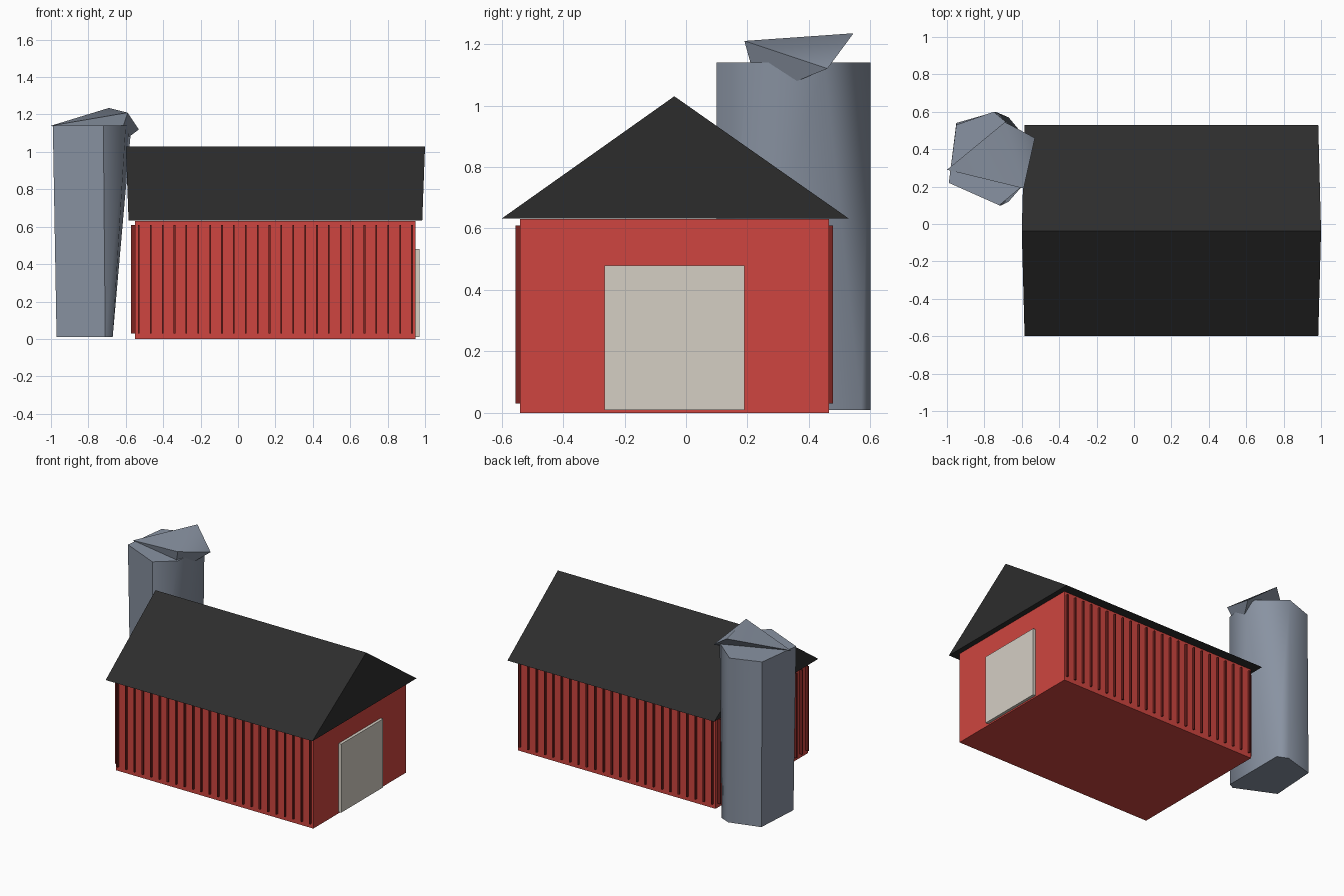
import bpy, bmesh, math

if "Cube" in bpy.data.objects:
    bpy.data.objects.remove(bpy.data.objects["Cube"])


def material(name, rgb):
    m = bpy.data.materials.new(name)
    m.diffuse_color = (*rgb, 1)
    m.use_nodes = True
    m.node_tree.nodes["Principled BSDF"].inputs["Base Color"].default_value = m.diffuse_color
    return m


RED = material("barn red", (0.62, 0.06, 0.05))
DARK_RED = material("dark red", (0.2, 0.018, 0.015))
BLACK = material("roof black", (0.026, 0.026, 0.026))
CREAM = material("door cream", (0.66, 0.62, 0.55))
GREY = material("silo grey", (0.25, 0.29, 0.36))


def finish(name, bm, mat, smooth=False):
    bmesh.ops.recalc_face_normals(bm, faces=bm.faces)
    mesh = bpy.data.meshes.new(name)
    bm.to_mesh(mesh)
    bm.free()
    mesh.materials.append(mat)
    ob = bpy.data.objects.new(name, mesh)
    bpy.context.collection.objects.link(ob)
    if smooth:
        bpy.context.view_layer.objects.active = ob
        ob.select_set(True)
        bpy.ops.object.shade_smooth_by_angle(angle=math.radians(60))
        ob.select_set(False)
    return ob


def add_box(bm, lo, hi):
    vs = bmesh.ops.create_cube(bm, size=1)["verts"]
    for v in vs:
        v.co = [(a + b) / 2 + c * (b - a) for a, b, c in zip(lo, hi, v.co)]


def box(name, lo, hi, mat):
    bm = bmesh.new()
    add_box(bm, lo, hi)
    return finish(name, bm, mat)


def loft(name, ring_a, ring_b, mat, smooth=False):
    """Closed solid between two rings with the same number of points."""
    bm = bmesh.new()
    a = [bm.verts.new(p) for p in ring_a]
    b = [bm.verts.new(p) for p in ring_b]
    bm.faces.new(a)
    bm.faces.new(b)
    n = len(a)
    for i in range(n):
        j = (i + 1) % n
        bm.faces.new((a[i], a[j], b[j], b[i]))
    return finish(name, bm, mat, smooth)


# Barn body and door
box("barn_walls", (-0.55, -0.54, 0.0), (0.95, 0.465, 0.63), RED)
box("barn_door", (0.95, -0.265, 0.01), (0.97, 0.19, 0.48), CREAM)

# Gabled roof, ridge slightly longer than the eaves
loft("roof",
     [(-0.585, -0.6, 0.632), (-0.585, 0.53, 0.632), (-0.6, -0.038, 1.03)],
     [(0.985, -0.6, 0.632), (0.985, 0.53, 0.632), (1.0, -0.038, 1.03)], BLACK)

# Vertical battens on front, back and left walls
STEP, W, Z0, Z1 = 0.0635, 0.0045, 0.03, 0.61
bm = bmesh.new()
for i in range(24):
    x = -0.53 + i * STEP
    add_box(bm, (x - W, -0.554, Z0), (x + W, -0.538, Z1))
    add_box(bm, (x - W, 0.463, Z0), (x + W, 0.479, Z1))
for i in range(16):
    y = -0.513 + i * STEP
    add_box(bm, (-0.572, y - W, Z0), (-0.548, y + W, Z1))
finish("wall_battens", bm, DARK_RED)

# Silo, leaning outwards to the top
base = [(-0.97, 0.22), (-0.71, 0.10), (-0.67, 0.12),
        (-0.67, 0.57), (-0.74, 0.60), (-0.95, 0.54)]
top = [(-0.99, 0.22), (-0.72, 0.10), (-0.60, 0.20),
       (-0.57, 0.45), (-0.75, 0.60), (-0.95, 0.53)]
loft("silo", [(x, y, 0.01) for x, y in base],
     [(x, y, 1.14) for x, y in top], GREY, smooth=True)

# Tilted angular silo cap
bm = bmesh.new()
for p in [(-1.0, 0.29, 1.14), (-0.59, 0.19, 1.21), (-0.69, 0.545, 1.235),
          (-0.53, 0.46, 1.12), (-0.65, 0.24, 1.03)]:
    bm.verts.new(p)
bmesh.ops.convex_hull(bm, input=bm.verts)
finish("silo_cap", bm, GREY, smooth=True)
